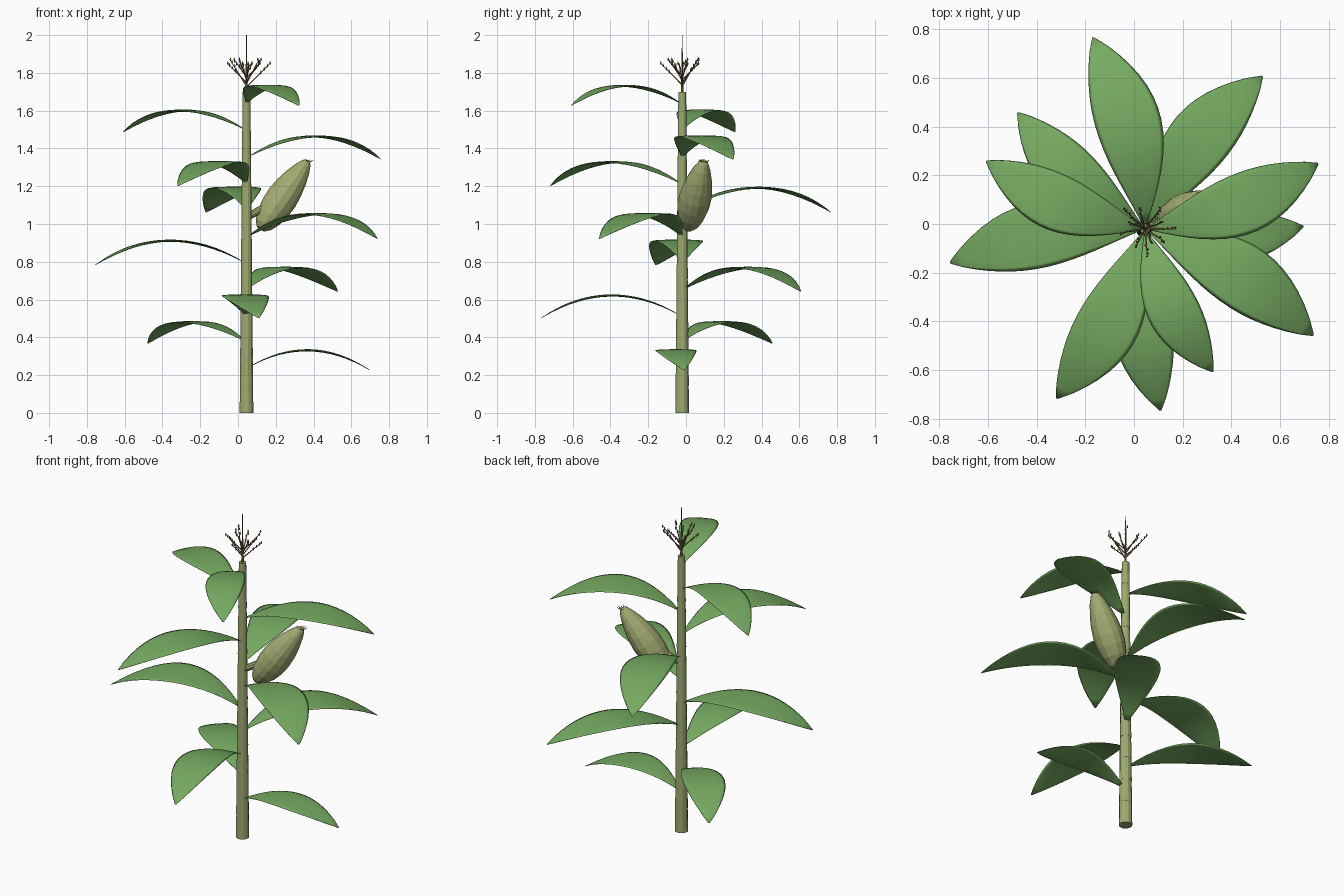
import bpy, bmesh, math, random
from mathutils import Vector

cube = bpy.data.objects.get("Cube")
if cube:
    bpy.data.objects.remove(cube, do_unlink=True)
random.seed(4)


def make_material(name, color):
    mat = bpy.data.materials.new(name)
    mat.use_nodes = True
    mat.diffuse_color = (*color, 1)
    mat.node_tree.nodes["Principled BSDF"].inputs["Base Color"].default_value = (*color, 1)
    return mat


LEAF = make_material("leaf green", (0.18, 0.40, 0.12))
STALK = make_material("stalk green", (0.34, 0.40, 0.16))
HUSK = make_material("husk green", (0.37, 0.41, 0.17))
TASSEL = make_material("tassel brown", (0.26, 0.16, 0.08))
SILK = make_material("silk brown", (0.22, 0.10, 0.05))

AXIS = Vector((0.045, -0.02, 0))
UP = Vector((0, 0, 1))


def finish(bm, name, mat, smooth=False):
    bmesh.ops.recalc_face_normals(bm, faces=bm.faces)
    for f in bm.faces:
        f.smooth = smooth
    mesh = bpy.data.meshes.new(name)
    bm.to_mesh(mesh)
    bm.free()
    mesh.materials.append(mat)
    obj = bpy.data.objects.new(name, mesh)
    bpy.context.collection.objects.link(obj)
    return obj


def bridge(bm, rings):
    """Skin a list of equal rings of points and cap both ends."""
    loops = [[bm.verts.new(p) for p in ring] for ring in rings]
    n = len(loops[0])
    for a, b in zip(loops, loops[1:]):
        for i in range(n):
            j = (i + 1) % n
            bm.faces.new((a[i], a[j], b[j], b[i]))
    bm.faces.new(loops[0][::-1])
    bm.faces.new(loops[-1])


def spindle(bm, start, end, profile, sides):
    """Turned shape between two points; profile holds (fraction, radius)."""
    start, end = Vector(start), Vector(end)
    d = (end - start).normalized()
    u = d.orthogonal().normalized()
    v = d.cross(u)
    rings = []
    for t, r in profile:
        c = start.lerp(end, t)
        angles = [math.tau * i / sides for i in range(sides)]
        rings.append([c + r * (math.cos(a) * u + math.sin(a) * v) for a in angles])
    bridge(bm, rings)


# Stalk of stacked, tapering segments
bm = bmesh.new()
count, height = 12, 1.70
step = height / count
for i in range(count):
    low = 0.038 - 0.016 * i / count
    spindle(bm, AXIS + UP * i * step, AXIS + UP * (i + 1) * step,
            [(0, low), (1, low - 0.0025)], 12)
finish(bm, "stalk", STALK)


# Arching leaves, lens-shaped in section, bowed sideways in alternation
def leaf(name, tip, side, rows=16, around=12):
    tip = Vector(tip)
    flat = Vector((tip.x - AXIS.x, tip.y - AXIS.y, 0))
    length = flat.length
    out = flat.normalized()
    across = Vector((-out.y, out.x, 0))
    rings = []
    for k in range(rows + 1):
        t = 0.02 + 0.975 * k / rows
        arch = 4 * t * (1 - t)
        centre = AXIS + flat * t + across * side * 0.06 * length * arch
        centre.z = tip.z + 0.01 * (1 - t) + 0.155 * length * arch
        slope = 0.62 * (1 - 2 * t)
        normal = (UP - out * slope).normalized()
        w = math.sin(math.pi * t ** 1.15) ** 0.85
        half, thick = 0.165 * length * w, 0.005 * w + 0.001
        ring = []
        for i in range(around):
            a = math.tau * i / around
            ring.append(centre + across * half * math.cos(a) + normal * thick * math.sin(a))
        rings.append(ring)
    bm = bmesh.new()
    bridge(bm, rings)
    finish(bm, name, LEAF, True)


tips = [
    (0.70, -0.01, 0.225), (-0.48, 0.46, 0.365), (0.11, -0.77, 0.50),
    (0.53, 0.61, 0.64), (-0.76, -0.16, 0.78), (0.74, -0.46, 0.92),
    (-0.17, 0.77, 1.06), (-0.32, -0.72, 1.20), (0.76, 0.25, 1.34),
    (-0.61, 0.26, 1.485), (0.325, -0.61, 1.625),
]
for i, tip in enumerate(tips):
    leaf(f"leaf_{i + 1}", tip, 1 if i % 2 else -1)

# Ear of corn in its husk
ear_base, ear_tip = Vector((0.12, 0.01, 0.975)), Vector((0.37, 0.095, 1.335))
bm = bmesh.new()
spindle(bm, ear_base, ear_tip,
        [(0, 0.025), (0.06, 0.05), (0.18, 0.072), (0.32, 0.084), (0.46, 0.086),
         (0.6, 0.079), (0.74, 0.065), (0.88, 0.045), (0.97, 0.026), (1, 0.012)], 14)
finish(bm, "ear_husk", HUSK)

# Short shank from stalk to ear
bm = bmesh.new()
spindle(bm, AXIS + UP * 1.035, (0.20, 0.035, 1.12), [(0, 0.018), (1, 0.024)], 10)
finish(bm, "ear_shank", STALK)

# Silk strands at the ear tip
bm = bmesh.new()
for i in range(10):
    a = math.tau * i / 10
    spread = Vector((math.cos(a), math.sin(a), 0.3 * random.random())) * 0.022
    root = ear_tip - (ear_tip - ear_base) * 0.03 + spread * 0.5
    spindle(bm, root, ear_tip + spread * 1.3, [(0, 0.003), (1, 0.001)], 5)
finish(bm, "ear_silk", SILK)

# Tassel: central spike, then branches carrying small spikelets
bm = bmesh.new()
spindle(bm, AXIS + UP * 1.69, AXIS + UP * 2.0,
        [(0, 0.008), (0.35, 0.005), (0.7, 0.003), (1, 0.0015)], 6)
finish(bm, "tassel_spike", TASSEL)

branches, grains = bmesh.new(), bmesh.new()
for i in range(11):
    a = 2.4 * i
    out = Vector((math.cos(a), math.sin(a), 0))
    reach = 0.125 - 0.006 * i
    start = AXIS + UP * (1.725 + 0.006 * i)
    end = AXIS + out * reach + UP * (1.85 + 0.02 * (i % 2))
    spindle(branches, start, end, [(0, 0.004), (1, 0.0018)], 5)
    for t in (0.6, 0.75, 0.9, 1.0):
        p = start.lerp(end, t) + out.cross(UP) * random.uniform(-0.007, 0.007)
        spindle(grains, p - UP * 0.008, p + UP * 0.012,
                [(0, 0.001), (0.4, 0.005), (1, 0.001)], 5)
finish(branches, "tassel_branches", TASSEL)
finish(grains, "tassel_spikelets", TASSEL)
